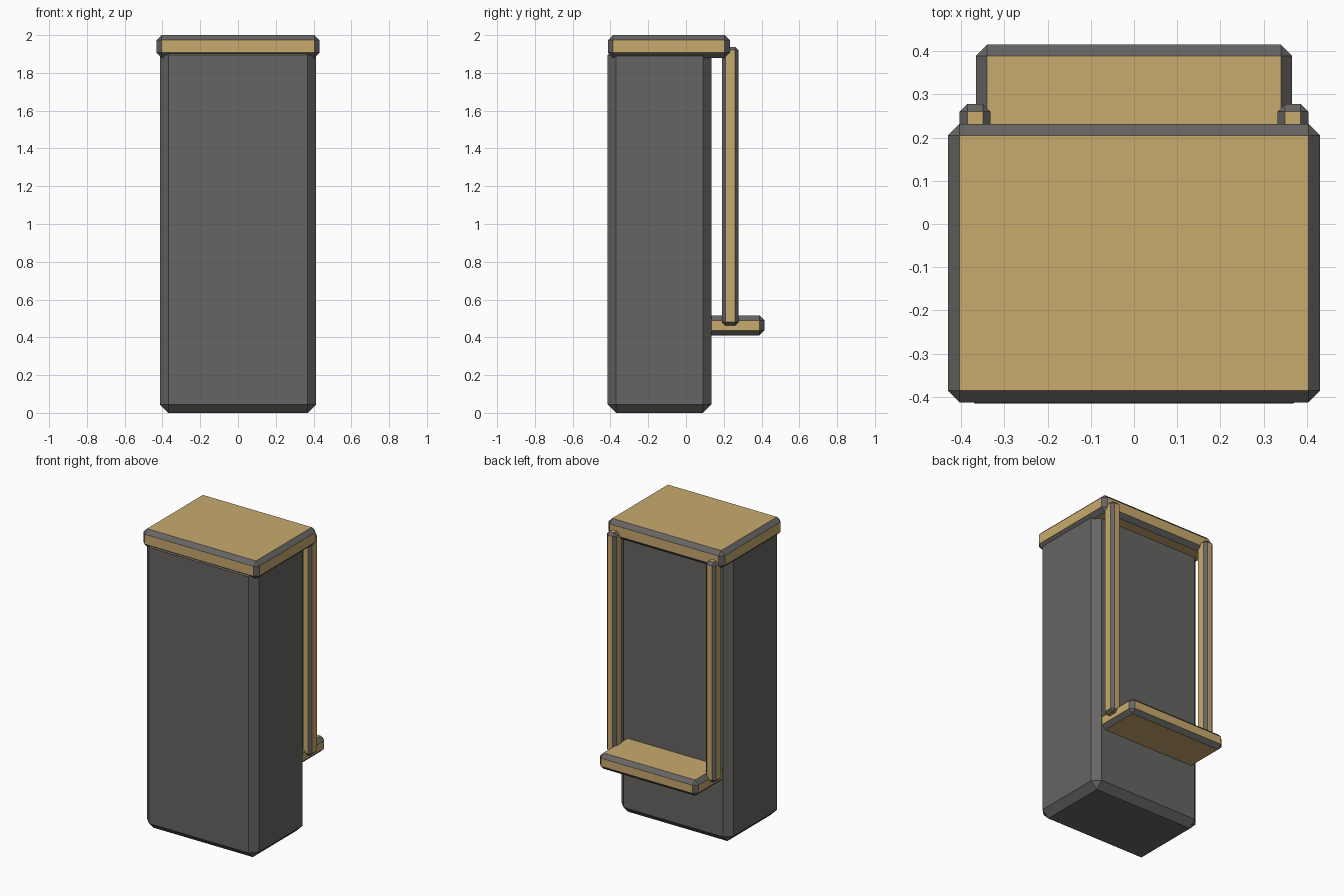
import bpy

# Remove the default cube
cube = bpy.data.objects.get("Cube")
if cube:
    bpy.data.objects.remove(cube, do_unlink=True)


def make_material(name, rgb):
    mat = bpy.data.materials.new(name)
    mat.use_nodes = True
    colour = (*rgb, 1.0)
    mat.diffuse_color = colour
    mat.node_tree.nodes["Principled BSDF"].inputs["Base Color"].default_value = colour
    return mat


tan = make_material("tan", (0.58, 0.40, 0.155))
gray = make_material("dark_gray", (0.133, 0.130, 0.125))


def chamfered_box(name, low, high, chamfer, face_material):
    """Box between two corners, with gray chamfered edges."""
    centre = [(a + b) / 2 for a, b in zip(low, high)]
    bpy.ops.mesh.primitive_cube_add(size=1, location=centre)
    box = bpy.context.object
    box.name = name
    box.scale = [b - a for a, b in zip(low, high)]
    bpy.ops.object.transform_apply(location=False, rotation=False, scale=True)
    box.data.materials.append(face_material)
    box.data.materials.append(gray)
    bevel = box.modifiers.new("chamfer", 'BEVEL')
    bevel.width = chamfer
    bevel.segments = 1
    bevel.limit_method = 'NONE'
    bevel.material = 1
    return box


# Tall cabinet body, its top tucked into the lid
chamfered_box("body", (-0.414, -0.415, 0), (0.414, 0.134, 1.94), 0.045, gray)

# Overhanging lid
chamfered_box("lid", (-0.431, -0.413, 1.88), (0.431, 0.232, 2.0), 0.027, tan)

# Rear ledge, its inner end sunk into the body
chamfered_box("ledge", (-0.366, 0.06, 0.41), (0.366, 0.415, 0.516), 0.026, tan)

# Posts joining ledge and lid
for side, x in (("left", 0.368), ("right", -0.368)):
    chamfered_box(side + "_post", (x - 0.036, 0.19, 0.463),
                  (x + 0.036, 0.278, 1.938), 0.018, tan)
